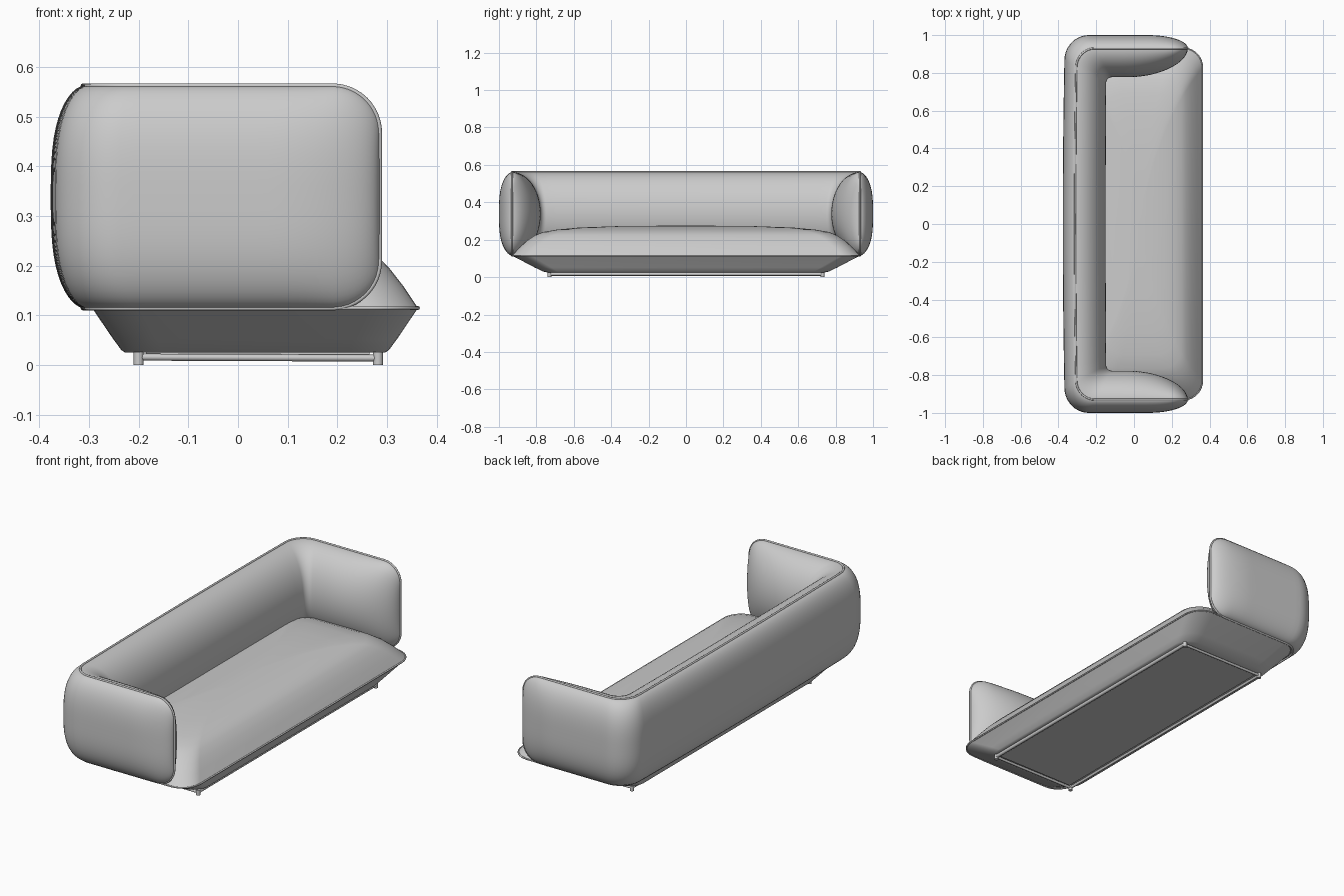
import bpy, bmesh
from math import sin, cos, pi, sqrt

if "Cube" in bpy.data.objects:
    bpy.data.objects.remove(bpy.data.objects["Cube"])

Z_LOW, Z_HIGH = 0.115, 0.562      # lower and upper seam heights
X_END = 0.285                     # front edge of the arms


def bow(x, y):
    return x * (1 - 0.03 * y * y)  # long sides curve in slightly


def finish(name, bm, angle=40):
    bmesh.ops.remove_doubles(bm, verts=bm.verts, dist=1e-5)
    bmesh.ops.recalc_face_normals(bm, faces=bm.faces)
    me = bpy.data.meshes.new(name)
    bm.to_mesh(me)
    bm.free()
    ob = bpy.data.objects.new(name, me)
    bpy.context.collection.objects.link(ob)
    bpy.ops.object.select_all(action='DESELECT')
    ob.select_set(True)
    bpy.context.view_layer.objects.active = ob
    bpy.ops.object.shade_smooth_by_angle(angle=angle * pi / 180)
    return ob


def tube(name, pts, radius, cyclic=True):
    cu = bpy.data.curves.new(name, 'CURVE')
    cu.dimensions = '3D'
    cu.bevel_depth = radius
    cu.bevel_resolution = 2
    cu.use_fill_caps = True
    sp = cu.splines.new('POLY')
    sp.points.add(len(pts) - 1)
    for p, co in zip(sp.points, pts):
        p.co = (*co, 1)
    sp.use_cyclic_u = cyclic
    ob = bpy.data.objects.new(name, cu)
    bpy.context.collection.objects.link(ob)
    return ob


def u_path(xb, yh, r):
    """Plan line: arm front, rounded back corner, back, and mirrored again."""
    half = []
    for i in range(28):
        t = 1 - cos(i / 28 * pi / 2)
        half.append((X_END + (xb + r - X_END) * t, yh))
    for i in range(11):
        a = i / 10 * pi / 2
        half.append((xb + r - r * sin(a), yh - r + r * cos(a)))
    for i in range(1, 15):
        half.append((xb, (yh - r) * (1 - i / 14)))
    pts = half + [(x, -y) for x, y in half[-2::-1]]
    return [(bow(x, y) if x < -0.1 else x, y) for x, y in pts]


def ring(hx, hy, r, z, cx=0.035, n=8):
    """Rounded rectangle loop."""
    pts = []
    for k, (sx, sy) in enumerate([(1, 1), (-1, 1), (-1, -1), (1, -1)]):
        for i in range(n + 1):
            a = (k + i / n) * pi / 2
            x = cx + sx * (hx - r) + r * cos(a)
            y = sy * (hy - r) + r * sin(a)
            pts.append((bow(x, y), y, z))
    return pts


# wraparound back and arms: a padded panel swelling to both sides of its seam
seam = u_path(-0.312, 0.93, 0.10)
outer = u_path(-0.377, 1.0, 0.13)
inner = u_path(-0.15, 0.777, 0.03)
ROWS = 28
zmid, zhalf, corner = (Z_LOW + Z_HIGH) / 2, (Z_HIGH - Z_LOW) / 2, 0.095


def half_height(x):
    t = max(0, x - (X_END - corner)) / corner
    return zhalf - corner * (1 - sqrt(max(0, 1 - t * t)))


def taper(x, w):
    return sqrt(max(0, 1 - max(0, 1 - (X_END - x) / w) ** 2))


bm = bmesh.new()
cols = []
for m, o, n in zip(seam, outer, inner):
    h, col = half_height(m[0]), []
    for j in range(2 * ROWS):
        v = -cos(pi * j / ROWS)
        if j <= ROWS:
            f, side = max(0, 1 - abs(v) ** 3) ** 0.6 * taper(m[0], 0.2), o
        else:
            f, side = sqrt(max(0, 1 - v * v)) * taper(m[0], 0.4), n
        col.append(bm.verts.new((m[0] + f * (side[0] - m[0]),
                                 m[1] + f * (side[1] - m[1]), zmid + v * h)))
    cols.append(col)
for a, b in zip(cols, cols[1:]):
    for j in range(2 * ROWS):
        k = (j + 1) % (2 * ROWS)
        bm.faces.new((a[j], a[k], b[k], b[j]))
finish("back_and_arms", bm, 60)

# piping around the panel edge
top = [(x, y, zmid + half_height(x)) for x, y in seam]
low = [(x, y, zmid - half_height(x)) for x, y in seam]
tube("panel_piping", top + low[::-1], 0.005)

# seat: domed cushion above the seam, tapered base below it
# each level: inset in x, inset in y, corner radius, height
levels = [(0.07, 0.19, 0.07, 0.025), (0.062, 0.165, 0.08, 0.03),
          (0.045, 0.12, 0.09, 0.052), (0, 0, 0.10, 0.115),
          (0.03, 0.04, 0.10, 0.158), (0.06, 0.08, 0.10, 0.195),
          (0.09, 0.125, 0.10, 0.225), (0.115, 0.165, 0.10, 0.241),
          (0.15, 0.24, 0.09, 0.254), (0.20, 0.36, 0.07, 0.265),
          (0.26, 0.55, 0.04, 0.272), (0.32, 0.80, 0.01, 0.275)]
bm = bmesh.new()
loops = [[bm.verts.new(p) for p in ring(0.335 - dx, 0.93 - dy, r, z)]
         for dx, dy, r, z in levels]
for a, b in zip(loops, loops[1:]):
    for i in range(len(a)):
        k = (i + 1) % len(a)
        bm.faces.new((a[i], a[k], b[k], b[i]))
bm.faces.new(loops[0])
bm.faces.new(loops[-1])
finish("seat", bm, 40)
tube("seat_piping", ring(0.335, 0.93, 0.10, Z_LOW), 0.004)


# underside panel
bm = bmesh.new()
bmesh.ops.create_cube(bm, size=1)
for v in bm.verts:
    v.co = (0.04 + v.co.x * 0.45, v.co.y * 1.44, 0.022 + v.co.z * 0.006)
finish("underside_panel", bm)

# thin base rails and corner glides
for label, x, r in (("front", 0.282, 0.009), ("back", -0.2, 0.007)):
    tube(label + "_rail", [(x, -0.735, 0.016), (x, 0.735, 0.016)], r, False)
for label, y in (("left", -0.73), ("right", 0.73)):
    tube(label + "_rail", [(-0.2, y, 0.016), (0.282, y, 0.014)], 0.007, False)
    for end, x in (("front", 0.282), ("back", -0.2)):
        bm = bmesh.new()
        bmesh.ops.create_cone(bm, cap_ends=True, segments=16, radius1=0.01,
                              radius2=0.01, depth=0.026)
        bmesh.ops.translate(bm, verts=bm.verts, vec=(x, y, 0.013))
        finish(f"{label}_{end}_glide", bm)
